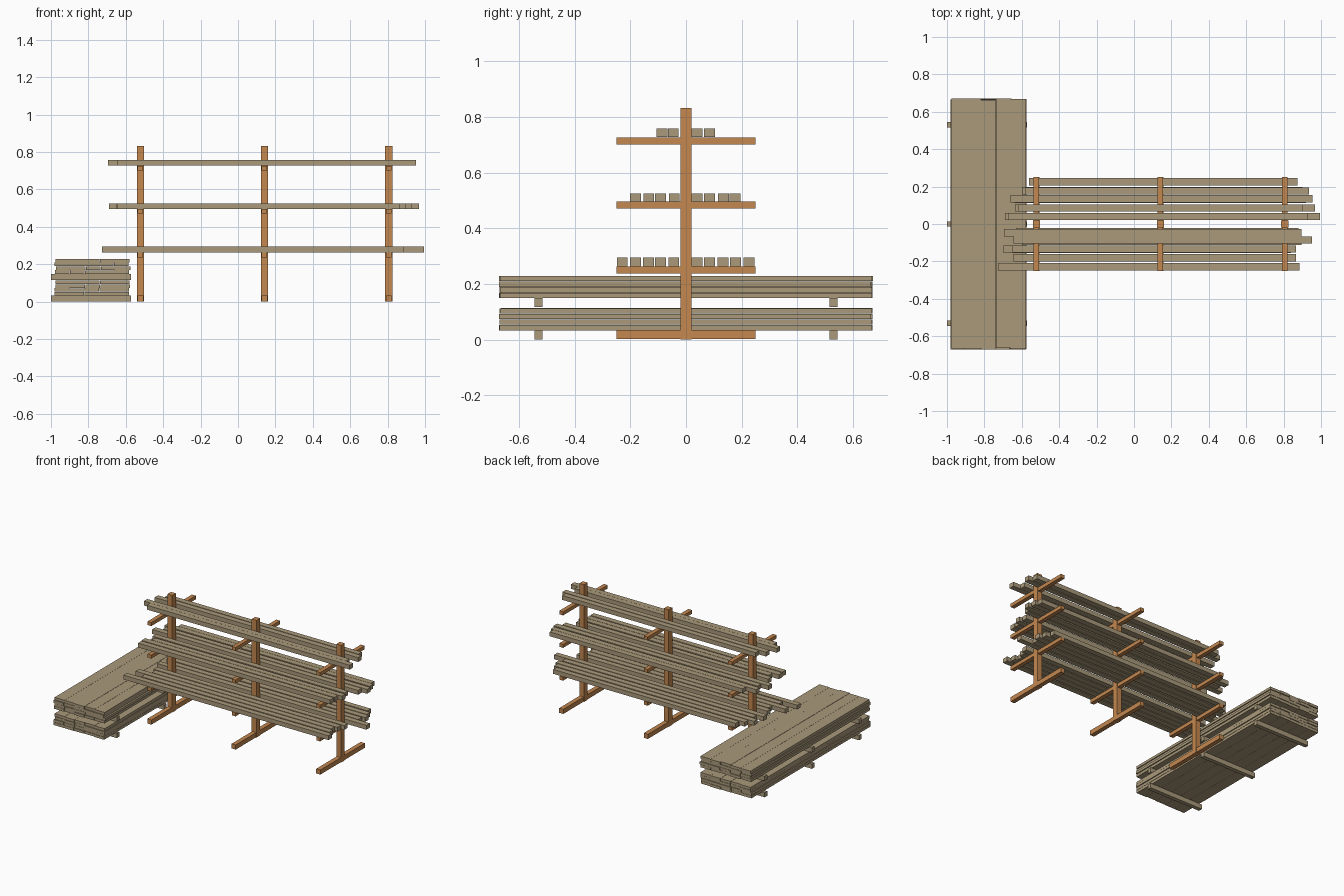
import bpy, bmesh, random
from mathutils import Vector

random.seed(4)


def material(name, colour):
    m = bpy.data.materials.new(name)
    m.diffuse_color = (*colour, 1)
    return m


RAW = material("raw_timber", (0.40, 0.32, 0.195))
STAIN = material("orange_timber", (0.55, 0.245, 0.08))


def boxes(name, bounds, mat):
    """One object made of boxes given as (x0, x1, y0, y1, z0, z1)."""
    bm = bmesh.new()
    for x0, x1, y0, y1, z0, z1 in bounds:
        lo, hi = Vector((x0, y0, z0)), Vector((x1, y1, z1))
        verts = bmesh.ops.create_cube(bm, size=1)["verts"]
        for v in verts:
            v.co = (lo + hi) / 2 + v.co * (hi - lo)
    mesh = bpy.data.meshes.new(name)
    bm.to_mesh(mesh)
    bm.free()
    mesh.materials.append(mat)
    ob = bpy.data.objects.new(name, mesh)
    bpy.context.collection.objects.link(ob)
    return ob


# Rack: three posts, each with a foot and three cross arms
for i, x in enumerate((-0.522, 0.141, 0.806)):
    boxes(f"post_{i}", [(x - 0.019, x + 0.019, -0.02, 0.02, 0, 0.832)], STAIN)
    boxes(f"foot_{i}", [(x - 0.016, x + 0.016, -0.25, 0.25, 0.001, 0.034)], STAIN)
    for z in (0.237, 0.47, 0.701):
        boxes(f"arm_{i}", [(x - 0.015, x + 0.015, -0.25, 0.25, z, z + 0.025)], STAIN)

# Loose planks on the arms: (y centre, left end, right end), front to back
tiers = {
    0.263: [(-0.229, -0.727, 0.885), (-0.181, -0.62, 0.86), (-0.135, -0.697, 0.84),
            (-0.091, -0.60, 0.86), (-0.044, -0.62, 0.88), (0.040, -0.65, 0.995),
            (0.085, -0.60, 0.90), (0.133, -0.64, 0.92), (0.178, -0.60, 0.90),
            (0.226, -0.562, 0.873)],
    0.494: [(-0.181, -0.645, 0.865), (-0.134, -0.65, 0.865), (-0.092, -0.60, 0.895),
            (-0.042, -0.63, 0.88), (0.040, -0.69, 0.93), (0.085, -0.635, 0.968),
            (0.135, -0.66, 0.955), (0.176, -0.58, 0.935)],
    0.727: [(-0.086, -0.643, 0.952), (-0.046, -0.695, 0.895),
            (0.040, -0.67, 0.93), (0.085, -0.62, 0.90)],
}
for t, (z, planks) in enumerate(tiers.items()):
    boxes(f"rack_planks_tier_{t}",
          [(x0, x1, y - 0.0195, y + 0.0195, z, z + 0.031) for y, x0, x1 in planks], RAW)

# Floor pile: two bundles of wide boards, each resting on three spacers
for b, base in enumerate((0.0, 0.116)):
    boxes(f"spacers_{b}", [(-1.0, -0.572, y - 0.0145, y + 0.0145, base, base + 0.033)
                           for y in (-0.53, 0.0, 0.53)], RAW)
    layers = []
    for k in range(4):
        z = base + 0.033 + k * 0.0202
        shift = random.uniform(-0.006, 0.005) if k < 3 else 0
        for c in range(5):
            x = -0.977 + c * 0.0795 + shift
            end = random.uniform(-0.004, 0.004)
            layers.append((x, x + 0.0785, -0.668 + end, 0.668 + end,
                           z, z + 0.0195 - random.uniform(0, 0.0015)))
    boxes(f"stacked_boards_{b}", layers, RAW)
